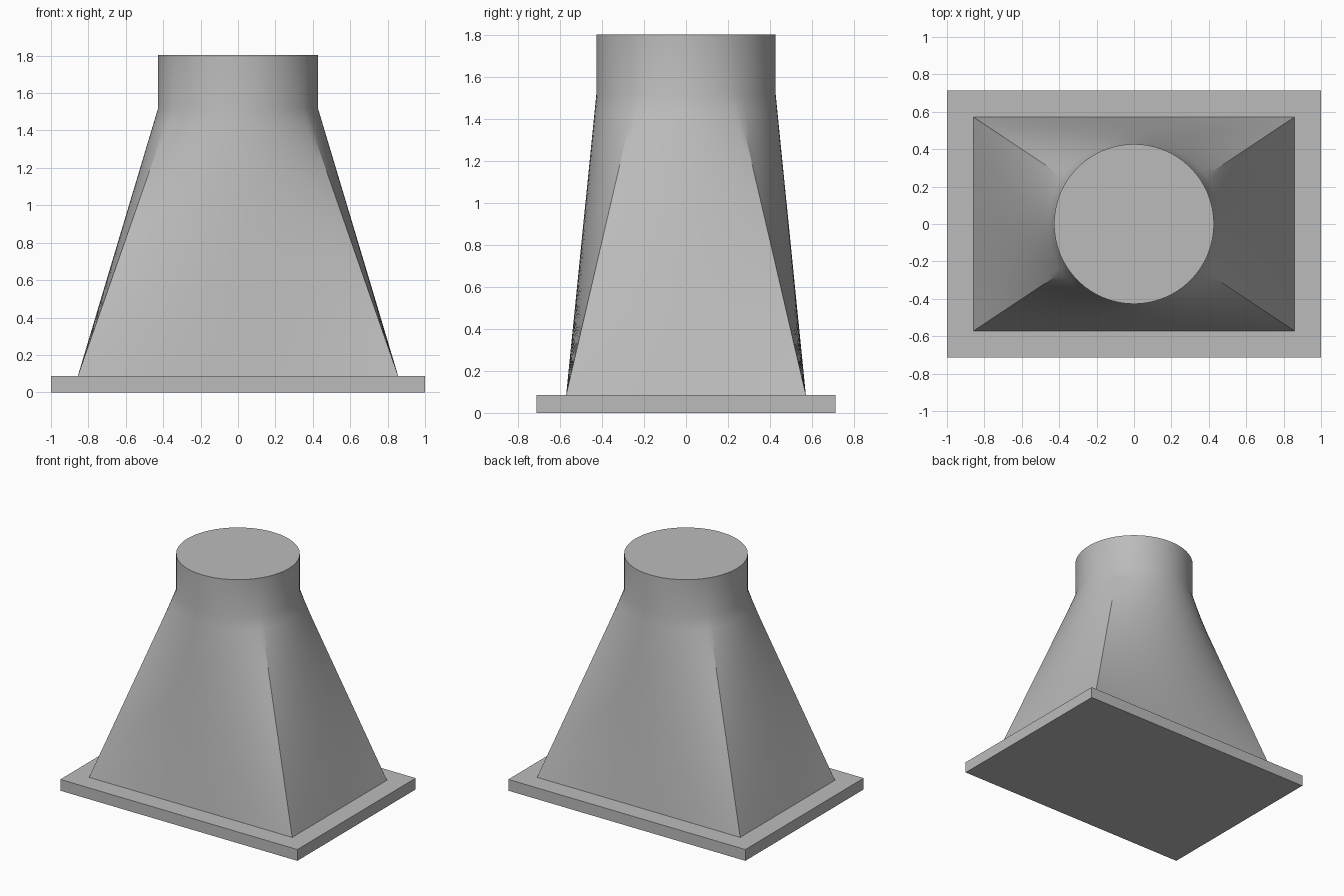
import bpy
import bmesh
from math import atan2, cos, sin, pi, radians
from mathutils import Vector

cube = bpy.data.objects.get("Cube")
if cube:
    bpy.data.objects.remove(cube, do_unlink=True)

GREY = (0.5, 0.5, 0.5, 1)
mat = bpy.data.materials.new("plain grey")
mat.use_nodes = True
mat.diffuse_color = GREY
mat.node_tree.nodes["Principled BSDF"].inputs["Base Color"].default_value = GREY

PLATE_X, PLATE_Y, PLATE_TOP = 1.0, 0.713, 0.086
BASE_X, BASE_Y = 0.857, 0.571
RADIUS, NECK_Z, TOP_Z = 0.427, 1.52, 1.803
SEGMENTS, ROWS = 24, 16


def finish(bm, name):
    bmesh.ops.recalc_face_normals(bm, faces=bm.faces)
    mesh = bpy.data.meshes.new(name)
    bm.to_mesh(mesh)
    bm.free()
    obj = bpy.data.objects.new(name, mesh)
    obj.data.materials.append(mat)
    bpy.context.collection.objects.link(obj)
    return obj


# Flange plate
bm = bmesh.new()
bmesh.ops.create_cube(bm, size=1)
for v in bm.verts:
    v.co = (v.co.x * 2 * PLATE_X, v.co.y * 2 * PLATE_Y, (v.co.z + 0.5) * PLATE_TOP)
finish(bm, "flange_plate")

# Matching rectangle and circle outlines, divided equally between corners
corner = atan2(BASE_Y, BASE_X)
angles = [-corner, corner, pi - corner, pi + corner, 2 * pi - corner]
corners = [Vector((sx * BASE_X, sy * BASE_Y, PLATE_TOP))
           for sx, sy in ((1, -1), (1, 1), (-1, 1), (-1, -1), (1, -1))]
rectangle, circle = [], []
for side in range(4):
    for i in range(SEGMENTS):
        t = i / SEGMENTS
        a = angles[side] + (angles[side + 1] - angles[side]) * t
        rectangle.append(corners[side].lerp(corners[side + 1], t))
        circle.append(Vector((RADIUS * cos(a), RADIUS * sin(a), NECK_Z)))
lift = Vector((0, 0, TOP_Z - NECK_Z))

# Hood lofted from the rectangle to the round neck, closed at the top
bm = bmesh.new()
outlines = [[r.lerp(c, k / ROWS) for r, c in zip(rectangle, circle)]
            for k in range(ROWS + 1)]
outlines.append([c + lift for c in circle])
rings = [[bm.verts.new(p) for p in outline] for outline in outlines]
count = len(circle)
for low, high in zip(rings, rings[1:]):
    for i in range(count):
        j = (i + 1) % count
        bm.faces.new((low[i], low[j], high[j], high[i]))
bm.faces.new(rings[-1])
bm.faces.new(list(reversed(rings[0])))
hood = finish(bm, "transition_hood")

bpy.ops.object.select_all(action="DESELECT")
hood.select_set(True)
bpy.context.view_layer.objects.active = hood
bpy.ops.object.shade_smooth_by_angle(angle=radians(25))
